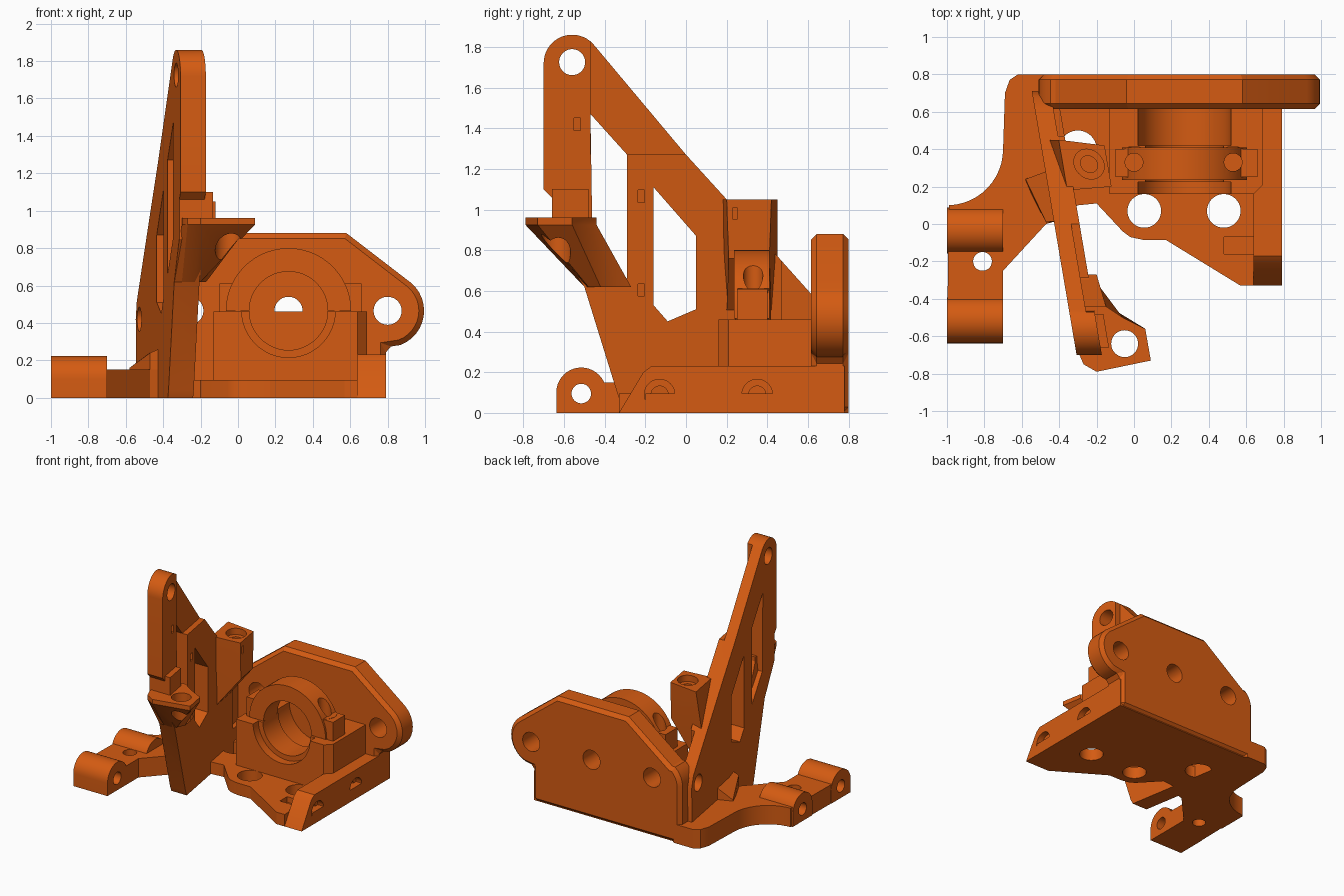
import bpy, bmesh, math

if "Cube" in bpy.data.objects:
    bpy.data.objects.remove(bpy.data.objects["Cube"])

mat = bpy.data.materials.new("orange plastic")
mat.diffuse_color = (0.66, 0.105, 0.006, 1)
mat.use_nodes = True
mat.node_tree.nodes["Principled BSDF"].inputs["Base Color"].default_value = mat.diffuse_color


def make(name, bm):
    bmesh.ops.recalc_face_normals(bm, faces=bm.faces)
    me = bpy.data.meshes.new(name)
    bm.to_mesh(me)
    bm.free()
    ob = bpy.data.objects.new(name, me)
    bpy.context.collection.objects.link(ob)
    me.materials.append(mat)
    return ob


def loft(name, rings):
    bm = bmesh.new()
    vs = [[bm.verts.new(p) for p in r] for r in rings]
    n = len(vs[0])
    bm.faces.new(vs[0])
    bm.faces.new(vs[-1])
    for a, b in zip(vs, vs[1:]):
        for i in range(n):
            j = (i + 1) % n
            bm.faces.new((a[i], a[j], b[j], b[i]))
    return make(name, bm)


def prism(name, pts, axis, lo, hi):
    """Extrude a flat outline along an axis; outline is in the other two axes."""
    def put(p, t):
        return {'x': (t, *p), 'y': (p[0], t, p[1]), 'z': (*p, t)}[axis]
    return loft(name, [[put(p, t) for p in pts] for t in (lo, hi)])


def arc(cx, cy, r, a0, a1, n):
    return [(cx + r * math.cos(math.radians(a0 + (a1 - a0) * i / n)),
             cy + r * math.sin(math.radians(a0 + (a1 - a0) * i / n))) for i in range(n + 1)]


def rod(c, r, axis, lo, hi, n=40, name="cutter"):
    return prism(name, arc(*c, r, 0, 360, n)[:-1], axis, lo, hi)


def rect(a, b, c, d):
    return [(a, c), (b, c), (b, d), (a, d)]


def box(name, x0, x1, y0, y1, z0, z1):
    return prism(name, rect(x0, x1, y0, y1), 'z', z0, z1)


def apply_mod(ob, mod):
    bpy.context.view_layer.objects.active = ob
    bpy.ops.object.modifier_apply(modifier=mod.name)


def boolean(ob, others, op='DIFFERENCE'):
    for o in others:
        m = ob.modifiers.new("bool", 'BOOLEAN')
        m.operation, m.solver, m.object = op, 'EXACT', o
        apply_mod(ob, m)
        bpy.data.objects.remove(o)
    return ob


def lean(ob):
    """Shear a part so it follows the angled side arm."""
    for v in ob.data.vertices:
        v.co.x += -0.545 + 0.17 * (0.7 - v.co.y)
    return ob


# Base floor with large bolt holes and a small slot
base = prism("base_floor", [(-.47, 0), (-.3, .1), (-.2, .11), (-.06, -.04), (-.02, -.07), (.05, -.085),
                            (.17, -.085), (.57, -.33), (.64, -.33), (.64, -.2), (.79, -.2),
                            (.79, .78), (-.5, .78)], 'z', 0, .095)
boolean(base, [rod(c, r, 'z', -1, 1) for c, r in
               (((.055, .07), .09), ((.48, .07), .09), ((-.3, .4), .1))]
        + [box("cutter", .48, .64, -.16, -.07, .05, .3)])

# Right rail with sloped nose and counterbored side screws
rail = prism("right_rail", [(-.33, 0), (.78, 0), (.78, .23), (-.17, .23), (-.21, .2)], 'x', .64, .79)
boolean(rail, [rod((y, .09), r, 'x', lo, 1) for y in (-.13, .35)
               for r, lo in ((.042, .5), (.075, .74))])

# Left arm with two barrels for a rod
arm = prism("left_arm", [(-1, -.62), (-.7, -.62), (-.7, -.25), (-.47, 0), (-.4, .02), (-.4, .75),
                         (-.45, .8), (-.62, .8), (-.665, .77), (-.69, .7)]
            + arc(-1, .4, .3, 0, -88, 12), 'z', 0, .15)
for y in (-.515, -.035):
    barrel = prism("barrel", [(y - .123, 0), (y + .123, 0)] + arc(y, .1, .123, 0, 180, 20),
                   'x', -1, -.7)
    boolean(arm, [barrel], 'UNION')
boolean(arm, [rod((y, .095), .048, 'x', -1.1, -.62) for y in (-.515, -.035)]
        + [rod((-.81, -.2), .05, 'z', -1, 1)])

# Gusset between left arm and side arm
loft("arm_gusset", [[(-.59, .24, .1), (-.47, .005, .1), (-.38, .02, .1), (-.42, .3, .1)],
                    [(-.58, .24, .16), (-.47, .01, .24), (-.38, .02, .28), (-.42, .3, .28)]])

# Back plate with bevelled rim and three bolt holes
plate = prism("back_plate", [(-.51, 0), (.79, 0), (.79, .27)] + arc(.8, .465, .195, -70, 50, 12)
              + [(.58, .88), (-.04, .88), (-.42, .59)] + arc(-.33, .45, .18, 130, 180, 5), 'y', .615, .8)
bev = plate.modifiers.new("bevel", 'BEVEL')
bev.width, bev.segments, bev.limit_method, bev.angle_limit = .028, 1, 'ANGLE', math.radians(60)
apply_mod(plate, bev)
boolean(plate, [rod((x, .465), .075, 'y', 0, 1) for x in (-.26, .27, .8)])

# Bearing block: body, clamp band, ears and bosses joined, then bored
block = prism("bearing_block", [(-.13, .16), (.64, .16), (.69, .21), (.69, .63), (-.13, .63)],
              'z', .08, .46)
boolean(block, [
    prism("band", arc(.27, .465, .335, 0, 180, 28), 'y', .235, .41),
    prism("ears", rect(-.1, .66, .4, .61), 'y', .25, .4),
    rod((0, .33), .088, 'z', .4, .61, name="boss"),
    rod((.53, .33), .088, 'z', .4, .612, name="boss")], 'UNION')
boolean(block, [rod((.27, .465), .21, 'y', 0, .45, 48),
                rod((.27, .465), .25, 'y', .42, .614, 48),
                rod((.27, .465), .25, 'y', 0, .225, 48)]
        + [rod((x, .33), .048, 'z', .25, 1) for x in (0, .53)])

# Tall angled side arm
side = prism("side_arm", [(-.3, 0), (.7, 0), (.71, .42), (.68, .51), (.62, .58), (.2, 1.05), (0, 1.27)]
             + arc(-.56, 1.72, .14, 42, 180, 16)
             + [(-.7, 1.1), (-.66, 1.06), (-.66, .85), (-.5, .62), (-.32, .04)], 'x', 0, .135)
cuts = [
    prism("c", [(-.47, 1.47), (-.29, 1.27), (-.29, .66), (-.46, .85)], 'x', -1, 1),
    prism("c", [(-.16, 1.11), (.05, .87), (.05, .51), (-.09, .45), (-.16, .53)], 'x', -1, 1),
    rod((-.56, 1.725), .064, 'x', -1, 1),
    rod((.6, .42), .065, 'x', -1, .08),
    box("c", .09, 1, -.47, 1, 1.27, 2),
    box("c", .1, 1, .47, 1, .2, 2)]
# Nut slots
for y, z in ((-.535, 1.42), (-.535, 1.03), (-.22, 1.065), (-.22, .605)):
    cuts.append(box("c", .09, 1, y - .016, y + .016, z - .03, z + .03))
lean(boolean(side, cuts))

# Front mounting tab flaring out of the side arm
ring = [(-.3, -.68), (-.27, -.75), (-.2, -.79), (.09, -.73), (.06, -.56), (-.06, -.5), (-.15, -.44), (-.3, -.44)]
foot = [(-.34, -.5), (-.3, -.5), (-.23, -.5), (-.2, -.48), (-.17, -.42), (-.18, -.34), (-.2, -.27), (-.34, -.27)]
tab = loft("front_tab", [[(*p, .62) for p in foot], [(*p, .925) for p in ring], [(*p, .96) for p in ring]])
boolean(tab, [rod((-.05, -.64), .072, 'z', .4, 2)])

# Small stepped ledge above the tab
lean(box("tab_ledge", .05, .18, -.66, -.48, .95, 1.1))

# Sensor post, tapering down into the side arm
post = loft("sensor_post", [
    [(.05, .2, .5), (.13, .2, .5), (.13, .42, .5), (.05, .42, .5)],
    [(.05, .18, .76), (.34, .21, .76), (.34, .41, .76), (.05, .45, .76)],
    [(.1, .18, 1.05), (.3, .18, 1.05), (.34, .22, 1.05), (.34, .4, 1.05), (.3, .44, 1.05), (.1, .44, 1.05)][0:1]
    + [(.34, .2, 1.05), (.34, .42, 1.05), (.1, .45, 1.05)]])
lean(boolean(post, [rod((.24, .32), .045, 'z', .72, 2), rod((.24, .32), .08, 'z', 1.0, 2),
                    box("c", .31, .5, .23, .25, .95, 1.01)]))

# Smooth the round surfaces, keep hard edges
for ob in list(bpy.context.scene.objects):
    bpy.ops.object.select_all(action='DESELECT')
    ob.select_set(True)
    bpy.context.view_layer.objects.active = ob
    bpy.ops.object.shade_smooth_by_angle(angle=math.radians(25))
